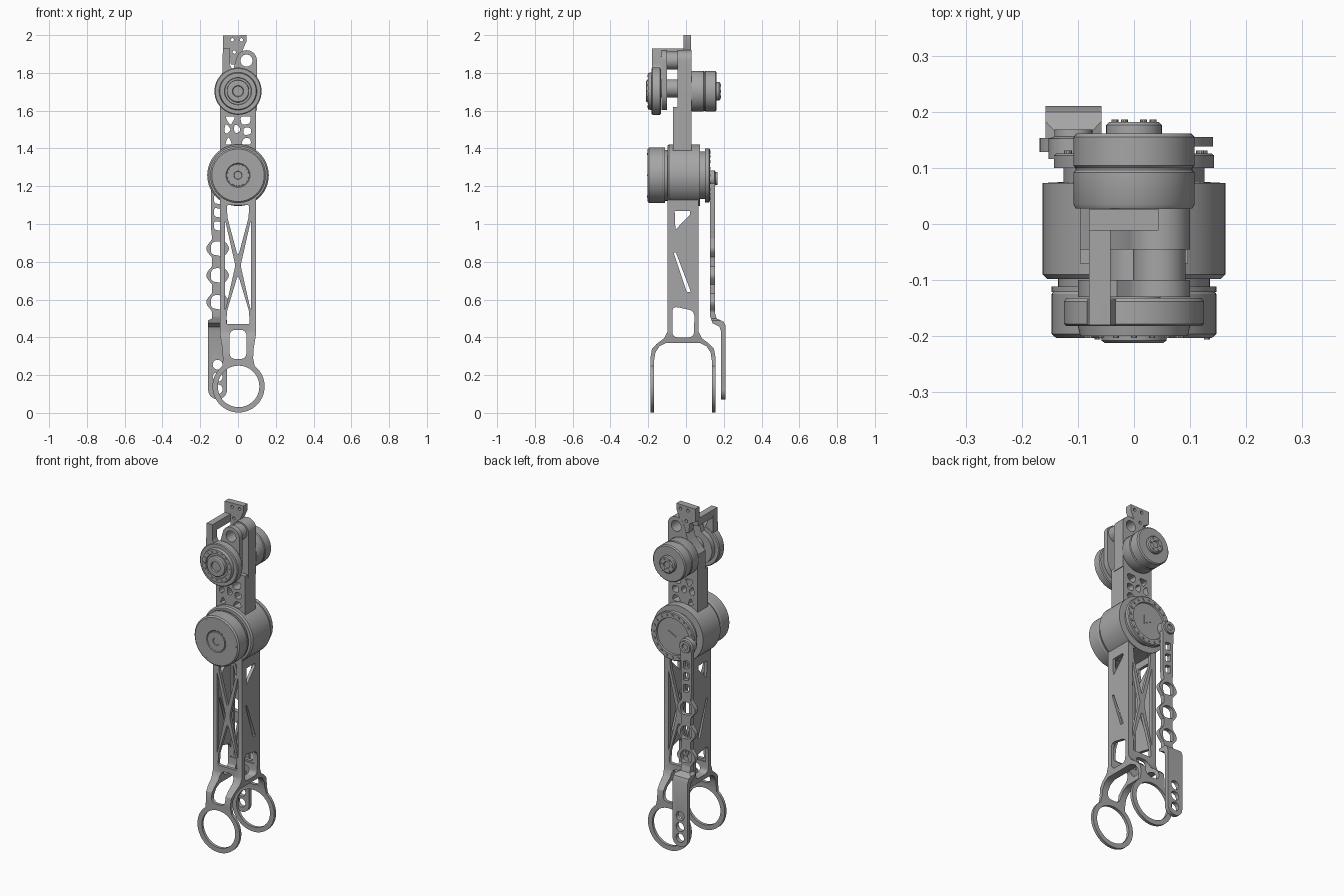
import bpy, bmesh, math
from math import sin, cos, pi
from mathutils import Vector

if "Cube" in bpy.data.objects:
    bpy.data.objects.remove(bpy.data.objects["Cube"])

grey = bpy.data.materials.new("machined grey")
grey.use_nodes = True
tone = (0.38, 0.38, 0.38, 1)
grey.diffuse_color = tone
grey.node_tree.nodes["Principled BSDF"].inputs["Base Color"].default_value = tone
parts = []


def finish(name, mesh):
    mesh.materials.clear()
    mesh.materials.append(grey)
    obj = bpy.data.objects.new(name, mesh)
    bpy.context.collection.objects.link(obj)
    parts.append(obj)
    return obj


def arc(cx, cz, r, a0=0, a1=360, n=32):
    """Points on an arc; a full turn leaves out the repeated end."""
    full = abs(a1 - a0) >= 360
    count = n if full else n + 1
    angles = [math.radians(a0 + (a1 - a0) * i / n) for i in range(count)]
    return [(cx + r * cos(a), cz + r * sin(a)) for a in angles]


def rounded(points, r=0.012, n=4):
    """Softens each corner of a polygon with a small curve."""
    out = []
    for i, p in enumerate(points):
        p = Vector(p)
        a, b = Vector(points[i - 1]) - p, Vector(points[(i + 1) % len(points)]) - p
        s = p + a.normalized() * min(r, a.length * 0.45)
        e = p + b.normalized() * min(r, b.length * 0.45)
        for k in range(n + 1):
            t = k / n
            out.append(tuple(s * (1 - t) ** 2 + p * 2 * t * (1 - t) + e * t * t))
    return out


def mirror(points, c=0):
    return [(2 * c - u, v) for u, v in points]


def plate(name, loops, lo, hi, side=False):
    """Extrudes an outline with holes along y, or along x when side is set."""
    curve = bpy.data.curves.new(name, "CURVE")
    curve.dimensions, curve.fill_mode = "2D", "BOTH"
    curve.extrude = (hi - lo) / 2
    for loop in loops:
        spline = curve.splines.new("POLY")
        spline.points.add(len(loop) - 1)
        for point, (u, v) in zip(spline.points, loop):
            point.co = (u, v, 0, 1)
        spline.use_cyclic_u = True
    temp = bpy.data.objects.new(name, curve)
    bpy.context.collection.objects.link(temp)
    deps = bpy.context.evaluated_depsgraph_get()
    mesh = bpy.data.meshes.new_from_object(temp.evaluated_get(deps))
    bpy.data.objects.remove(temp)
    mid = (lo + hi) / 2
    for v in mesh.vertices:
        a, b, c = v.co
        v.co = (c + mid, a, b) if side else (a, c + mid, b)
    bm = bmesh.new()
    bm.from_mesh(mesh)
    bmesh.ops.remove_doubles(bm, verts=bm.verts, dist=1e-5)
    bmesh.ops.recalc_face_normals(bm, faces=bm.faces)
    bm.to_mesh(mesh)
    bm.free()
    return finish(name, mesh)


def combine(obj, other, operation):
    mod = obj.modifiers.new("cut", "BOOLEAN")
    mod.object, mod.operation, mod.solver = other, operation, "EXACT"
    deps = bpy.context.evaluated_depsgraph_get()
    mesh = bpy.data.meshes.new_from_object(obj.evaluated_get(deps))
    obj.modifiers.clear()
    obj.data = mesh
    parts.remove(other)
    bpy.data.objects.remove(other)


def turned(name, x, z, profile, n=56):
    """Revolves (radius, y) pairs about an axis parallel to y."""
    bm = bmesh.new()
    rings = [[bm.verts.new((px, y, pz)) for px, pz in arc(x, z, r, n=n)] for r, y in profile]
    for a, b in zip(rings, rings[1:]):
        for i in range(n):
            bm.faces.new((a[i - 1], a[i], b[i], b[i - 1]))
    bm.faces.new(rings[0])
    bm.faces.new(rings[-1])
    bmesh.ops.recalc_face_normals(bm, faces=bm.faces)
    mesh = bpy.data.meshes.new(name)
    bm.to_mesh(mesh)
    bm.free()
    return finish(name, mesh)


def bolts(name, z, radius, size, lo, hi, count):
    for i, (bx, bz) in enumerate(arc(0, z, radius, n=count)):
        turned(f"{name}_{i + 1}", bx, bz, [(size, lo), (size, hi)], 10)


def box(name, x0, x1, y0, y1, z0, z1):
    return plate(name, [[(x0, z0), (x1, z0), (x1, z1), (x0, z1)]], y0, y1)


KNEE, ELBOW, YC = 1.258, 1.703, -0.016

# Lower link: front silhouette crossed with side silhouette, then hollowed
edge = [(0.08, 0.29), (0.083, 0.34), (0.096, 0.42), (0.096, 1.2)]
outline = arc(0.003, 0.14, 0.138, 128, 412, 48) + edge + mirror(edge)[::-1]
brace = [(-0.068, 1.02), (-0.068, 0.54), (-0.014, 0.78)]
truss = [rounded([(-0.06, 1.1), (0.06, 1.1), (0.055, 1.03), (0.004, 0.84), (-0.004, 0.84), (-0.055, 1.03)]),
         rounded([(-0.062, 0.47), (0.062, 0.47), (0.058, 0.54), (0.004, 0.72), (-0.004, 0.72), (-0.058, 0.54)]),
         rounded(brace), rounded(mirror(brace)),
         rounded([(-0.045, 0.285), (0.045, 0.285), (0.045, 0.44), (-0.045, 0.44)], 0.035),
         arc(0.003, 0.14, 0.11, n=48)]
lower_link = plate("lower_link", [outline] + truss, -0.3, 0.3)
outer = [(0.171, -0.01), (0.171, 0.3), (0.164, 0.34), (0.14, 0.365), (0.1, 0.395), (0.083, 0.43), (0.083, 1.2)]
inner = [(0.154, -0.01), (0.154, 0.27), (0.146, 0.32), (0.125, 0.352), (0.09, 0.37)]
half = [(YC + u, v) for u, v in inner[::-1] + outer]
profile = half + mirror(half, YC)[::-1]
slots = [rounded([(-0.072, 0.4), (0.042, 0.4), (0.045, 0.54), (-0.072, 0.565)], 0.03),
         rounded([(-0.06, 1.07), (0.022, 1.07), (0.022, 1.05), (-0.056, 0.97)], 0.006),
         rounded([(-0.066, 0.85), (-0.054, 0.85), (0.026, 0.64), (0.004, 0.64)], 0.004)]
combine(lower_link, plate("side_shape", [profile] + slots, -0.25, 0.25, True), "INTERSECT")
combine(lower_link, box("cavity", -0.078, 0.078, -0.08, 0.048, 0.46, 1.11), "DIFFERENCE")

# Knee joint: housing, front motor cover and rear bearing
turned("knee_housing", 0, KNEE, [(0.155, -0.098), (0.163, -0.09), (0.163, 0.073), (0.125, 0.075)])
turned("knee_neck", 0, KNEE, [(0.135, -0.122), (0.135, -0.09)])
turned("knee_flange", 0, KNEE, [(0.147, -0.121), (0.147, -0.111)])
turned("knee_motor_cover", 0, KNEE, [(0.06, -0.199), (0.064, -0.203), (0.139, -0.203), (0.147, -0.196),
                                     (0.147, -0.125), (0.143, -0.119)])
turned("knee_motor_hub", 0, KNEE, [(0.02, -0.2), (0.022, -0.204), (0.056, -0.204), (0.058, -0.19)], 40)
bolts("cover_screw", KNEE, 0.13, 0.005, -0.206, -0.19, 3)
turned("knee_rear_collar", 0, KNEE, [(0.126, 0.07), (0.126, 0.105)])
turned("knee_rear_ring", 0, KNEE, [(0.143, 0.1), (0.143, 0.122), (0.138, 0.126), (0.108, 0.126), (0.105, 0.118)])
bolts("rear_bolt", KNEE, 0.124, 0.007, 0.12, 0.131, 20)
plate("rear_pointer", [[(-0.02, 1.26), (0.03, 1.235), (0.03, 1.285)]], 0.115, 0.123)

# Upper link: solid arm with lightening holes and an eye at the tip
EX, EZ = 0.045, 1.865
eye = arc(EX, EZ, 0.055, 0, 160, 20)
eye_hole = arc(EX, EZ, 0.032, n=28)
holes = [rounded(h, 0.016) for h in (
    [(-0.07, 1.57), (-0.012, 1.57), (-0.04, 1.52)],
    [(0.012, 1.57), (0.07, 1.57), (0.062, 1.53), (0.018, 1.525)],
    [(-0.065, 1.535), (-0.035, 1.5), (-0.06, 1.475), (-0.075, 1.49)],
    [(-0.02, 1.53), (0.01, 1.515), (0.01, 1.485), (-0.02, 1.48)],
    [(0.028, 1.51), (0.07, 1.51), (0.07, 1.475), (0.028, 1.47)],
    [(-0.07, 1.42), (-0.03, 1.42), (-0.05, 1.465)],
    [(0.015, 1.42), (0.07, 1.42), (0.065, 1.455), (0.03, 1.455)])]
plate("upper_link", [[(-0.096, 1.36), (0.096, 1.36), (0.096, 1.62), (-0.096, 1.62)]] + holes, -0.07, 0.028)
tip = [(-0.096, 1.6), (0.1, 1.6)] + eye + [(-0.03, 1.8), (-0.096, 1.73)]
plate("upper_link_tip", [tip, eye_hole], -0.045, 0.028)
cheek = arc(0, ELBOW, 0.1, 130, 360, 24) + eye + [(-0.03, 1.8)]
plate("front_cheek", [cheek, eye_hole], -0.13, -0.1)
plate("eye_sleeve", [arc(EX, EZ, 0.047), eye_hole], -0.12, -0.03)
turned("elbow_shaft", 0, ELBOW + 0.015, [(0.047, -0.14), (0.047, -0.03)], 32)

# Elbow joint: front disc and rear motor
turned("elbow_front_disc", 0, ELBOW, [(0.12, -0.132), (0.125, -0.138), (0.125, -0.178), (0.12, -0.182),
                                     (0.1, -0.182), (0.096, -0.2), (0.072, -0.2), (0.07, -0.192)])
turned("elbow_front_cap", 0, ELBOW, [(0.06, -0.185), (0.058, -0.208), (0.052, -0.212), (0.03, -0.212), (0.027, -0.204)], 32)
bolts("elbow_bolt", ELBOW, 0.084, 0.005, -0.203, -0.19, 16)
turned("elbow_rear_motor", 0, ELBOW, [(0.104, 0.028), (0.108, 0.035), (0.108, 0.092), (0.104, 0.096), (0.104, 0.1),
                                     (0.108, 0.104), (0.108, 0.155), (0.102, 0.161)])
turned("elbow_rear_cap", 0, ELBOW, [(0.05, 0.155), (0.05, 0.176), (0.044, 0.182), (0.02, 0.182), (0.018, 0.174)], 32)
bolts("rear_cap_bolt", ELBOW, 0.034, 0.006, 0.176, 0.186, 6)

# Bracket on the front disc carrying the top tab
plate("bracket_arm", [rounded([(-0.085, 1.74), (-0.02, 1.8), (-0.042, 1.84), (-0.042, 1.93), (-0.08, 1.93)], 0.006)],
      -0.18, -0.135)
box("bracket_bar", -0.08, -0.042, -0.18, 0.0, 1.885, 1.93)
tab = [(-0.08, 1.997), (0.044, 2.0), (0.044, 1.965), (-0.008, 1.845), (-0.038, 1.845), (-0.042, 1.9), (-0.08, 1.92)]
plate("top_tab", [tab] + [arc(u, v, 0.009, n=14) for u, v in
                          ((-0.03, 1.975), (0.018, 1.975), (-0.02, 1.91))], -0.012, 0.027)

# Push rod: scalloped outline crossed with its stepped side profile
RX = -0.108
bulges = (0.87, 0.728, 0.586)
zs = [0.5 + 0.012 * i for i in range(37)]
wave = [(RX + 0.04 + 0.02 * max(cos((z - bulges[1]) * 2 * pi / 0.142), -0.5), z) for z in zs]
right = [(RX + 0.05, 0.12), (RX + 0.05, 0.49)] + wave + [(RX + 0.034, 0.97)]
rod_outline = arc(RX, 0.122, 0.05, 190, 350, 16) + right + arc(RX, 1.24, 0.036, 0, 180, 16) + mirror(right, RX)[::-1]
rod_holes = [rounded([(RX - 0.036, z - 0.03), (RX + 0.03, z - 0.042), (RX + 0.04, z + 0.012),
                      (RX + 0.01, z + 0.042), (RX - 0.034, z + 0.032)], 0.02) for z in bulges]
rod_holes += [rounded([(RX - 0.018, z - 0.02), (RX + 0.018, z - 0.026), (RX + 0.018, z + 0.02),
                       (RX - 0.018, z + 0.026)], 0.01) for z in (0.99, 1.06, 1.13)]
rod_holes += [arc(RX, z, 0.026, n=20) for z in (0.125, 0.19, 0.255)]
rod = plate("push_rod", [rod_outline] + rod_holes, 0.0, 0.4)
step = [(0.128, 1.3), (0.128, 0.51), (0.14, 0.475), (0.178, 0.455), (0.186, 0.43), (0.186, 0.05),
        (0.21, 0.05), (0.21, 0.46), (0.2, 0.482), (0.162, 0.5), (0.153, 0.53), (0.153, 1.3)]
combine(rod, plate("rod_side", [step], -0.3, 0.1, True), "INTERSECT")
turned("rod_pin", RX, 1.24, [(0.044, 0.116), (0.044, 0.152), (0.034, 0.156), (0.034, 0.168), (0.018, 0.168), (0.016, 0.16)], 28)

# Soft shading with crisp edges
bpy.ops.object.select_all(action="DESELECT")
for obj in parts:
    obj.select_set(True)
bpy.context.view_layer.objects.active = parts[0]
bpy.ops.object.shade_smooth_by_angle(angle=math.radians(30))
